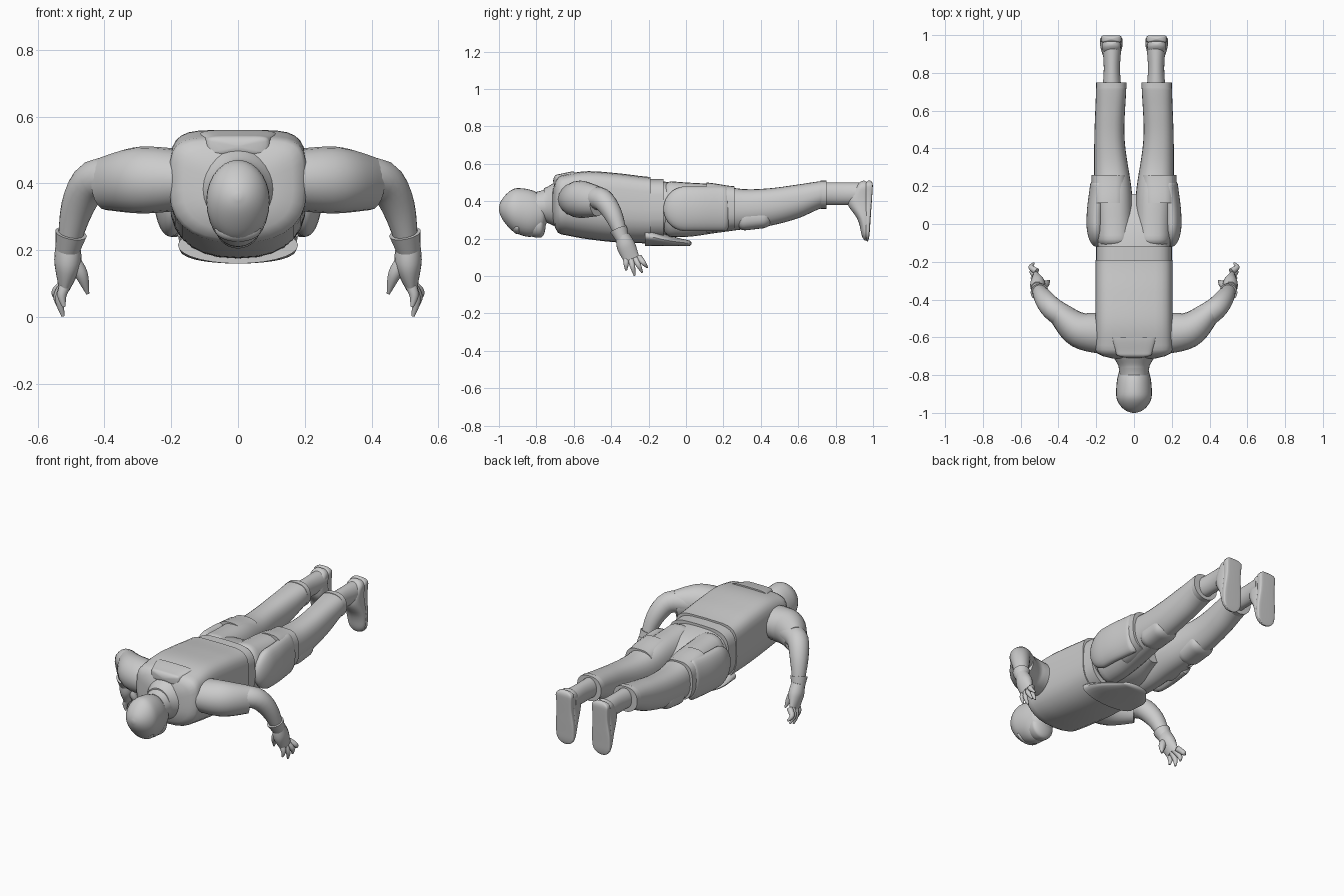
import bpy, bmesh, math
from mathutils import Vector

cube = bpy.data.objects.get("Cube")
if cube:
    bpy.data.objects.remove(cube, do_unlink=True)


def sample(profile, t):
    """Smooth value at t along evenly spaced profile values; a plain number is constant."""
    if not isinstance(profile, (tuple, list)):
        return profile
    last = len(profile) - 1
    place = t * last
    i = min(int(place), last - 1)
    before, start, end, after = (profile[max(0, min(last, i + k))] for k in (-1, 0, 1, 2))
    f = place - i
    leave, arrive = (end - before) / 2, (after - start) / 2
    rise = f * f * (3 - 2 * f)
    return start + (end - start) * rise + leave * f * (1 - f)**2 - arrive * f * f * (1 - f)


def skin(name, rings):
    """Join rings of points into a capped, smooth shaded surface."""
    bm = bmesh.new()
    loops = [[bm.verts.new(point) for point in ring] for ring in rings]
    for a, b in zip(loops, loops[1:]):
        for i in range(len(a)):
            bm.faces.new((a[i - 1], a[i], b[i], b[i - 1]))
    bm.faces.new(loops[0])
    bm.faces.new(loops[-1])
    bmesh.ops.recalc_face_normals(bm, faces=bm.faces)
    mesh = bpy.data.meshes.new(name)
    bm.to_mesh(mesh)
    bm.free()
    ob = bpy.data.objects.new(name, mesh)
    bpy.context.collection.objects.link(ob)
    bpy.ops.object.select_all(action='DESELECT')
    ob.select_set(True)
    bpy.context.view_layer.objects.active = ob
    bpy.ops.object.shade_smooth_by_angle(angle=math.radians(45))


def oval(upper=2, lower=2, count=28):
    """Unit superellipse with separate upper and lower squareness."""
    points = []
    for i in range(count):
        angle = math.tau * i / count
        c, s = math.cos(angle), math.sin(angle)
        power = 2 / (upper if s > 0 else lower)
        points.append((math.copysign(abs(c)**power, c), math.copysign(abs(s)**power, s)))
    return points


def rounding(distance, reach):
    """Size factor that rounds an end off over the given reach."""
    distance = max(0, distance)
    if distance >= reach:
        return 1
    return max(0.1, math.sqrt(1 - (1 - distance / reach)**2))


def body(name, start, end, width, low, high, x=0, head=0, tail=0,
         upper=2, lower=2, side=1, upright=False, steps=24):
    """Loft along y (or z when upright) with profiles for half width and both edges."""
    rings = []
    for k in range(steps + 1):
        t = (1 - math.cos(math.pi * k / steps)) / 2
        along = start + (end - start) * t
        size = rounding(along - start, head) * rounding(end - along, tail)
        bottom, top = sample(low, t), sample(high, t)
        ring = []
        for u, v in oval(upper, lower):
            across = side * (sample(x, t) + sample(width, t) * size * u)
            other = (bottom + top) / 2 + (top - bottom) / 2 * size * v
            ring.append((across, other, along) if upright else (across, along, other))
        rings.append(ring)
    skin(name, rings)


def limb(name, points, radius, across=None, ref=(0, 0, 1), side=1, steps=12):
    """Tube through points; radius runs along ref, across is square to it."""
    points = [Vector(p) for p in points]
    path = [sample(points, k / steps) for k in range(steps + 1)]
    rings = []
    for k, centre in enumerate(path):
        t = k / steps
        tangent = path[min(k + 1, steps)] - path[max(k - 1, 0)]
        v = tangent.cross(Vector(ref)).normalized()
        u = v.cross(tangent.normalized())
        ring = []
        for a, b in oval(count=20):
            p = centre + u * a * sample(radius, t) + v * b * sample(across or radius, t)
            ring.append((side * p.x, p.y, p.z))
        rings.append(ring)
    skin(name, rings)


# Head, mask, neck and collar
body("head", -1, -.74, width=(.09, .095, .09, .07), low=(.27, .23, .21, .25),
     high=(.45, .47, .46, .42), head=.1, tail=.03)
body("face_mask", -.87, -.75, width=.07, low=.205, high=.35, head=.08, tail=.03)
body("brow", -.93, -.88, width=.07, low=.225, high=.3, head=.03, tail=.02)
body("neck", -.8, -.66, width=(.075, .1), low=.29, high=(.45, .5))
body("collar", -.76, -.68, width=(.08, .12), low=(.29, .26), high=(.47, .51))

# Vest, back pad, belt, pelvis and front flap
body("vest", -.72, -.19, width=.205, low=(.23, .2, .18, .175), high=(.53, .56, .55, .53),
     head=.05, upper=5, lower=2.4)
body("back_pad", -.71, -.6, width=(.09, .12), low=.48, high=(.54, .56), head=.02,
     upper=5, lower=5)
body("belt", -.2, -.12, width=.2, low=.19, high=.52, upper=4, lower=2.5)
body("pelvis", -.16, .16, width=(.19, .19, .06), low=(.21, .22, .27), high=(.51, .48, .4),
     upper=3)
body("front_flap", -.22, .03, width=(.18, .16, .07), low=.16, high=(.27, .22, .19), tail=.02)

for label, side in (("left", 1), ("right", -1)):
    # Trouser leg with cuff, pocket, thigh band and knee pad
    body(label + "_trouser_leg", -.14, .75, x=(.1, .11, .13, .12), width=(.1, .1, .08, .08),
         low=(.21, .21, .23, .25, .27, .31, .37), high=(.51, .5, .49, .465, .47, .49, .51),
         head=.06, tail=.02, upper=2.5, side=side, steps=36)
    body(label + "_trouser_cuff", .72, .75, x=.12, width=.08, low=.36, high=.51,
         upper=2.5, side=side)
    body(label + "_hip_pocket", -.12, .24, x=(.2, .2, .18), width=.05, low=.24, high=.48,
         head=.12, tail=.03, side=side)
    body(label + "_thigh_band", .11, .26, x=.13, width=.095, low=(.23, .25), high=(.5, .48),
         upper=3, lower=2.4, side=side)
    body(label + "_knee_pad", .26, .47, x=.13, width=.075, low=(.24, .26), high=.38,
         head=.06, tail=.06, lower=2.5, side=side)

    # Boot shaft, foot and sole
    body(label + "_boot_shaft", .7, .95, x=.117, width=(.05, .043, .05), low=.38, high=.5,
         side=side)
    body(label + "_foot", .19, .51, x=.12, width=(.05, .06, .05, .05), low=(.94, .92, .86, .92),
         high=.98, head=.05, tail=.04, upper=4, side=side, upright=True)
    body(label + "_sole", .185, .512, x=.12, width=(.055, .06, .05, .055), low=.96,
         high=(.98, .99, 1), head=.05, tail=.03, upper=6, lower=6, side=side, upright=True)

    # Sleeve, forearm and glove
    limb(label + "_sleeve", [(.15, -.58, .41), (.29, -.56, .41), (.4, -.47, .4)],
         radius=(.09, .1, .08), across=(.11, .095, .06), side=side)
    limb(label + "_forearm",
         [(.34, -.51, .41), (.43, -.45, .41), (.48, -.39, .33), (.51, -.34, .2)],
         radius=(.065, .06, .05, .03), side=side)
    sideways = (1, 0, 0)
    limb(label + "_glove_cuff", [(.5, -.36, .25), (.51, -.34, .2)], radius=(.048, .036),
         ref=sideways, side=side)
    limb(label + "_palm", [(.51, -.34, .22), (.51, -.32, .16), (.52, -.29, .09)],
         radius=(.036, .04, .018), across=(.036, .05, .042), ref=sideways, side=side)

    # Fingers fan out from the palm
    for i, (digit, length) in enumerate(
            (("index", .07), ("middle", .1), ("ring", .09), ("little", .07))):
        angle = math.radians(13 * i)
        base = Vector((.515, .023 * i - .32, .1))
        reach = Vector((0, math.sin(angle), -math.cos(angle))) * length
        bend = Vector((.012 + .006 * i, 0, 0))
        limb(f"{label}_{digit}_finger", [base, base + reach / 2 + bend, base + reach + bend / 2],
             radius=(.017, .014, .005), ref=sideways, side=side)
    limb(label + "_thumb", [(.5, -.33, .18), (.47, -.32, .13), (.45, -.3, .07)],
         radius=(.02, .02, .005), ref=sideways, side=side)
